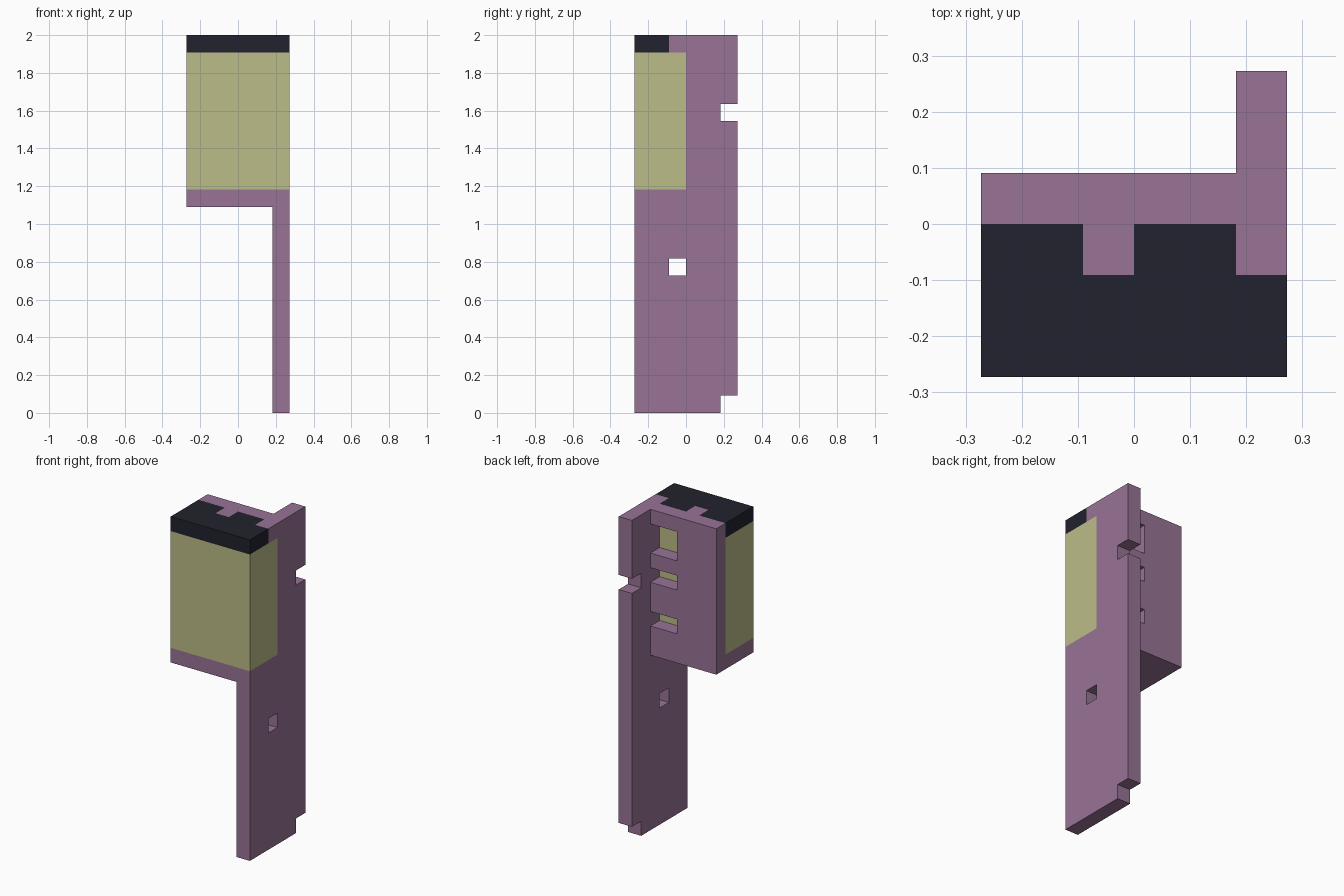
import bpy
import bmesh
from mathutils import Vector

U = 1 / 11  # one block unit

cube = bpy.data.objects.get("Cube")
if cube:
    bpy.data.objects.remove(cube, do_unlink=True)


def material(name, rgb):
    m = bpy.data.materials.new(name)
    m.use_nodes = True
    m.diffuse_color = (*rgb, 1)
    m.node_tree.nodes["Principled BSDF"].inputs["Base Color"].default_value = (*rgb, 1)
    return m


purple = material("dusty purple", (0.314, 0.174, 0.305))
yellow = material("pale olive yellow", (0.497, 0.503, 0.246))
dark = material("dark navy", (0.015, 0.016, 0.026))


def extrude(name, profile, axis, start, end, mat):
    """Extrude a 2D outline along an axis; outline uses the other two axes in order."""
    bm = bmesh.new()
    verts = []
    for point in profile:
        co = list(point)
        co.insert(axis, start)
        verts.append(bm.verts.new(Vector(co) * U))
    face = bm.faces.new(verts)
    result = bmesh.ops.extrude_face_region(bm, geom=[face])
    offset = Vector((0, 0, 0))
    offset[axis] = (end - start) * U
    moved = [g for g in result["geom"] if isinstance(g, bmesh.types.BMVert)]
    bmesh.ops.translate(bm, verts=moved, vec=offset)
    bmesh.ops.recalc_face_normals(bm, faces=bm.faces)
    mesh = bpy.data.meshes.new(name)
    bm.to_mesh(mesh)
    bm.free()
    mesh.materials.append(mat)
    obj = bpy.data.objects.new(name, mesh)
    bpy.context.collection.objects.link(obj)
    return obj


def box(name, x, y, z, mat):
    outline = [(x[0], y[0]), (x[1], y[0]), (x[1], y[1]), (x[0], y[1])]
    return extrude(name, outline, 2, z[0], z[1], mat)


# Tall side panel with rear notches, stepped around the coloured block
side_panel = extrude("side_panel", [
    (-3, 0), (2, 0), (2, 1), (3, 1), (3, 17), (2, 17), (2, 18), (3, 18),
    (3, 22), (-1, 22), (-1, 21), (0, 21), (0, 13), (-3, 13)], 0, 2, 3, purple)

# Square hole through the panel
cutter = box("hole_cutter", (1, 4), (-1, 0), (8, 9), purple)
cutter.hide_render = True
hole = side_panel.modifiers.new("hole", "BOOLEAN")
hole.operation = "DIFFERENCE"
hole.solver = "EXACT"
hole.object = cutter
bpy.context.view_layer.objects.active = side_panel
bpy.ops.object.modifier_apply(modifier=hole.name)
bpy.data.objects.remove(cutter, do_unlink=True)

# Back wall with three open slots beside the panel
comb = [(-3, 12), (2, 12)]
for low, high in ((14, 15), (17, 18), (19, 21)):
    comb += [(2, low), (0, low), (0, high), (2, high)]
comb += [(2, 22), (-3, 22)]
extrude("back_wall", comb, 1, 0, 1, purple)

# Coloured block and the plate under it
box("base_plate", (-3, 2), (-3, 0), (12, 13), purple)
box("main_block", (-3, 3), (-3, 0), (13, 21), yellow)

# Dark cap, notched for the tab and the panel
extrude("top_cap", [
    (-3, -3), (3, -3), (3, -1), (2, -1), (2, 0), (0, 0),
    (0, -1), (-1, -1), (-1, 0), (-3, 0)], 2, 21, 22, dark)
box("top_tab", (-1, 0), (-1, 0), (21, 22), purple)
